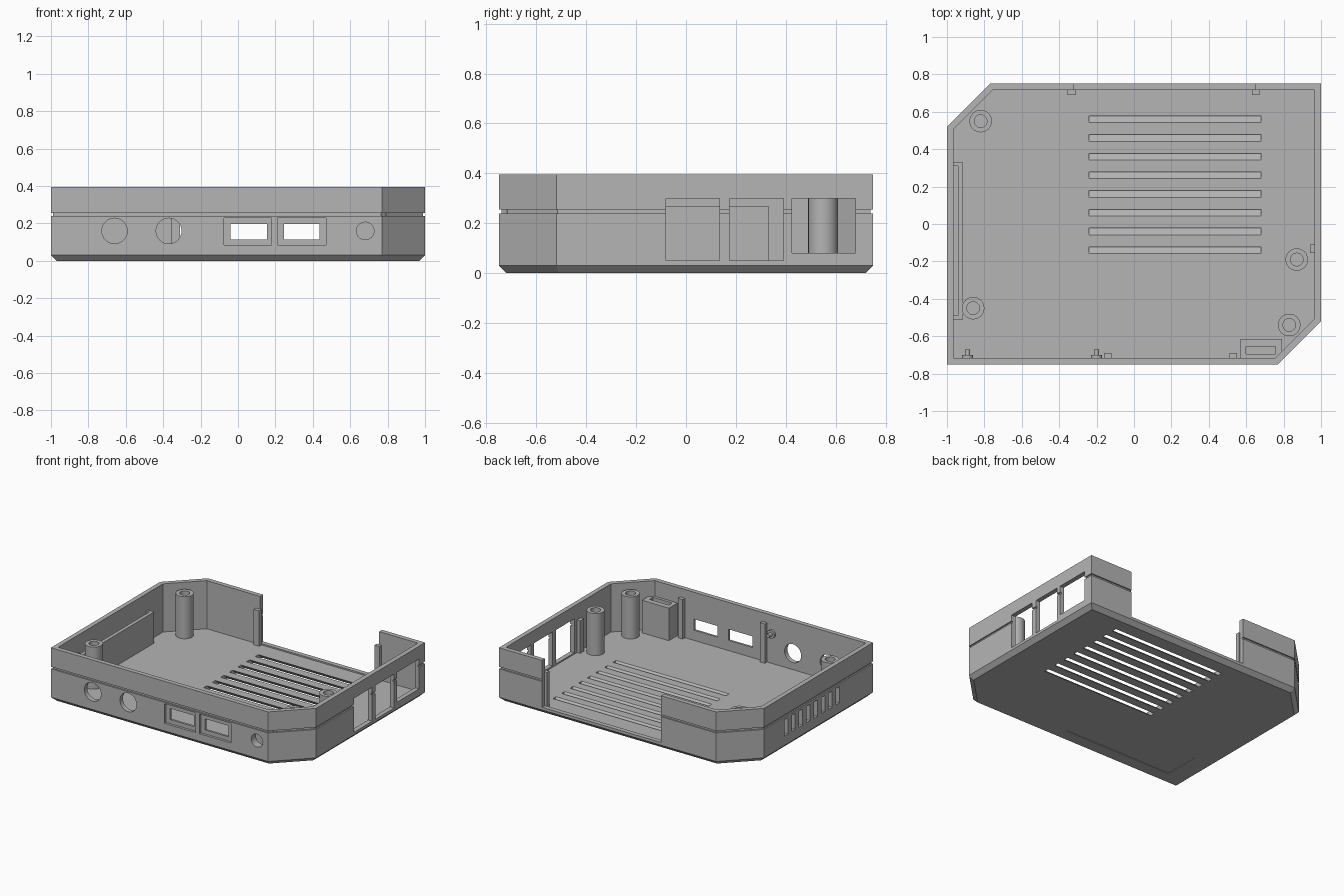
import bpy, bmesh, math
from mathutils import Matrix, Vector

if "Cube" in bpy.data.objects:
    bpy.data.objects.remove(bpy.data.objects["Cube"])

grey = bpy.data.materials.new("mid_grey")
grey.diffuse_color = (0.46, 0.46, 0.46, 1)
grey.use_nodes = True
grey.node_tree.nodes["Principled BSDF"].inputs["Base Color"].default_value = grey.diffuse_color

FLOOR, TOP, WALL = 0.04, 0.395, 0.034


def finish(bm, name):
    bmesh.ops.recalc_face_normals(bm, faces=bm.faces)
    me = bpy.data.meshes.new(name)
    bm.to_mesh(me)
    bm.free()
    me.materials.append(grey)
    ob = bpy.data.objects.new(name, me)
    bpy.context.collection.objects.link(ob)
    return ob


def box(bm, x0, x1, y0, y1, z0, z1, shear=0.0):
    """Box; shear moves the lower face towards +y."""
    m = Matrix.Translation(((x0 + x1) / 2, (y0 + y1) / 2, (z0 + z1) / 2)) \
        @ Matrix.Diagonal((x1 - x0, y1 - y0, z1 - z0, 1))
    verts = bmesh.ops.create_cube(bm, size=1, matrix=m)["verts"]
    for v in verts:
        if v.co.z < (z0 + z1) / 2:
            v.co.y += shear


def rod(bm, x, z, r, y0, y1, n=32):
    """Cylinder along y."""
    m = Matrix.Translation((x, (y0 + y1) / 2, z)) @ Matrix.Rotation(math.pi / 2, 4, 'X')
    bmesh.ops.create_cone(bm, cap_ends=True, segments=n, radius1=r, radius2=r,
                          depth=y1 - y0, matrix=m)


def outline(d):
    """Rectangle with two clipped corners, inset by d."""
    x, y = 1 - d, 0.75 - d
    c = 0.23 - d * (2 - math.sqrt(2))
    return [(-x, -y), (x - c, -y), (x, -y + c), (x, y), (-x + c, y), (-x, y - c)]


def cut(target, cutter):
    mod = target.modifiers.new("cut", 'BOOLEAN')
    mod.operation = 'DIFFERENCE'
    mod.solver = 'EXACT'
    mod.object = cutter
    bpy.context.view_layer.objects.active = target
    bpy.ops.object.modifier_apply(modifier=mod.name)
    bpy.data.objects.remove(cutter)


def smooth(ob):
    bpy.ops.object.select_all(action='DESELECT')
    ob.select_set(True)
    bpy.context.view_layer.objects.active = ob
    bpy.ops.object.shade_smooth_by_angle(angle=math.radians(30))


# Tray: bevelled base, seam groove, rim and inner wall
profile = [(0.03, 0), (0, 0.03), (0, 0.24), (0.01, 0.24), (0.01, 0.255),
           (0, 0.255), (0, TOP), (WALL, TOP), (WALL, FLOOR)]
bm = bmesh.new()
rings = [[bm.verts.new((x, y, z)) for x, y in outline(d)] for d, z in profile]
for a, b in zip(rings, rings[1:]):
    for i in range(6):
        j = (i + 1) % 6
        bm.faces.new((a[i], a[j], b[j], b[i]))
bm.faces.new(rings[0])
bm.faces.new(rings[-1])
tray = finish(bm, "case_tray")

# Openings through walls and floor
bm = bmesh.new()
box(bm, -0.32, 0.65, 0.65, 0.85, 0.05, 0.5)                 # rear opening
for y0, y1, z0 in ((-0.08, 0.135, 0.05), (0.175, 0.39, 0.05), (0.425, 0.68, 0.08)):
    box(bm, 0.9, 1.1, y0, y1, z0, 0.30)                     # side ports
for x0, x1 in ((-0.04, 0.155), (0.245, 0.435)):
    box(bm, x0, x1, -0.85, -0.65, 0.115, 0.197)             # front sockets
for x, r in ((-0.66, 0.068), (-0.37, 0.068), (0.68, 0.047)):
    rod(bm, x, 0.16, r, -0.85, -0.65)                       # round front holes
for i in range(8):
    y = -0.36 + i * 0.086
    box(bm, -1.1, -0.955, y, y + 0.04, 0.10, 0.22)          # side vents
    y = -0.158 + i * 0.1                                    # slanted floor vents
    box(bm, -0.24, 0.68, y - 0.0225, y + 0.0135, -0.02, 0.06, 0.09)
# the slant is centred so the upper mouth sits on the vent line
for v in bm.verts:
    if abs(v.co.z - 0.06) < 1e-5 or abs(v.co.z + 0.02) < 1e-5:
        v.co.y -= 0.0
cut(tray, finish(bm, "opening_cutter"))

# Shallow recesses: socket surrounds and label panel underneath
bm = bmesh.new()
for x0, x1 in ((-0.075, 0.18), (0.21, 0.47)):
    box(bm, x0, x1, -0.85, -0.732, 0.085, 0.23)
box(bm, -0.83, 0.06, -0.63, -0.36, -0.1, 0.004)
cut(tray, finish(bm, "recess_cutter"))
smooth(tray)

# Hollow screw posts
for n, (px, py) in enumerate(((-0.82, 0.55), (-0.86, -0.45), (0.87, -0.19), (0.83, -0.54))):
    bm = bmesh.new()
    N = 32
    rings = []
    for r, z in ((0.06, 0.03), (0.06, 0.35), (0.034, 0.35), (0.034, 0.06)):
        rings.append([bm.verts.new((px + r * math.cos(2 * math.pi * k / N),
                                    py + r * math.sin(2 * math.pi * k / N), z))
                      for k in range(N)])
    for a, b in zip(rings, rings[1:]):
        for k in range(N):
            j = (k + 1) % N
            bm.faces.new((a[k], a[j], b[j], b[k]))
    bm.faces.new(rings[0])
    bm.faces.new(rings[-1])
    smooth(finish(bm, f"screw_post_{n + 1}"))

# Pocket bracket behind the side vents
bm = bmesh.new()
box(bm, -0.94, -0.914, -0.51, 0.33, 0.03, 0.27)
for y in (-0.51, 0.31):
    box(bm, -0.975, -0.94, y, y + 0.02, 0.03, 0.27)
finish(bm, "vent_pocket")

# Slotted housing behind the small round hole
bm = bmesh.new()
box(bm, 0.57, 0.79, -0.718, -0.615, 0.03, 0.28)
housing = finish(bm, "jack_housing")
bm = bmesh.new()
box(bm, 0.60, 0.757, -0.695, -0.655, 0.09, 0.4)
cut(housing, finish(bm, "housing_cutter"))
bm = bmesh.new()
rod(bm, 0.68, 0.16, 0.047, -0.85, -0.67)
cut(housing, finish(bm, "jack_cutter"))

# Upright guides along the walls
bm = bmesh.new()
for x0, x1, y0, y1, z1 in ((-0.16, -0.12, -0.718, -0.69, 0.33), (0.51, 0.55, -0.718, -0.69, 0.33),
                           (-0.355, -0.31, 0.69, 0.72, 0.30), (0.63, 0.67, 0.69, 0.72, 0.30),
                           (0.94, 0.968, -0.155, -0.11, 0.28)):
    box(bm, x0, x1, y0, y1, 0.03, z1)
finish(bm, "upright_guides")

# Small pegs on the inside of the front wall
for n, x in enumerate((-0.89, -0.2)):
    bm = bmesh.new()
    rod(bm, x, 0.26, 0.03, -0.72, -0.70, 20)
    rod(bm, x, 0.26, 0.014, -0.70, -0.67, 16)
    smooth(finish(bm, f"front_peg_{n + 1}"))
